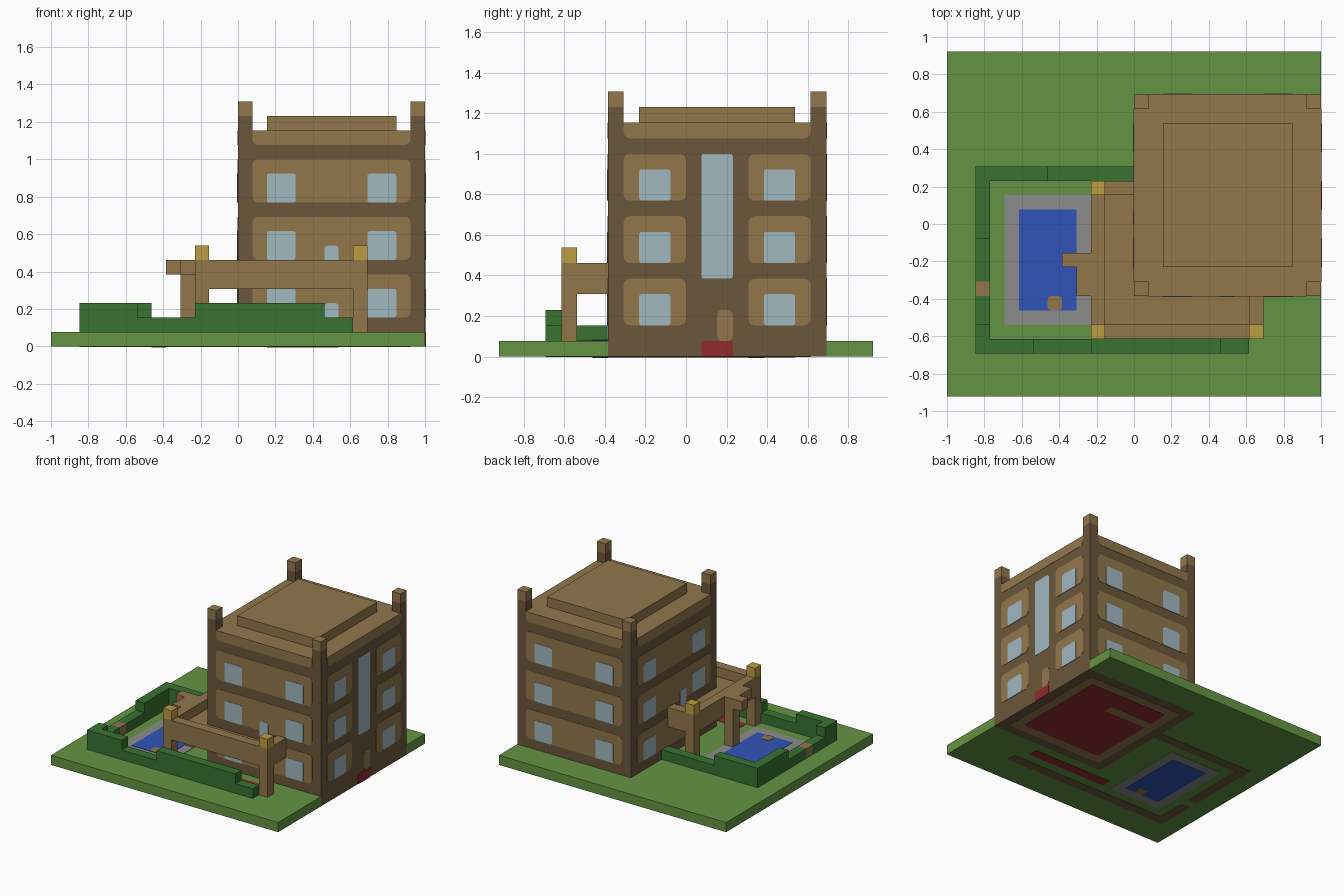
import bpy, bmesh, math
from mathutils import Vector

cube = bpy.data.objects.get("Cube")
if cube:
    bpy.data.objects.remove(cube)

U = 1 / 13                       # one block
ORIGIN = Vector((13, 12, 0))     # block coordinates of the centre


def material(name, rgb):
    lin = [((c / 255 + 0.055) / 1.055) ** 2.4 for c in rgb] + [1]
    m = bpy.data.materials.new(name)
    m.use_nodes = True
    m.diffuse_color = lin
    m.node_tree.nodes["Principled BSDF"].inputs["Base Color"].default_value = lin
    return m


GRASS = material("grass green", (100, 148, 66))
HEDGE = material("hedge green", (56, 114, 48))
TAN = material("light brown", (146, 119, 75))
BROWN = material("dark brown", (107, 87, 59))
GLASS = material("window blue", (160, 184, 192))
WATER = material("water blue", (48, 84, 184))
STONE = material("stone grey", (140, 140, 140))
RED = material("carpet red", (146, 42, 45))
GOLD = material("lamp gold", (190, 157, 66))


def make(name, outline, height, mat, place):
    """Extrude a 2D outline and place it with a mapping to block coordinates."""
    bm = bmesh.new()
    rings = [[bm.verts.new((place(u, v, w) - ORIGIN) * U) for u, v in outline] for w in height]
    bm.faces.new(rings[0])
    bm.faces.new(rings[1])
    n = len(outline)
    for i in range(n):
        j = (i + 1) % n
        bm.faces.new((rings[0][i], rings[0][j], rings[1][j], rings[1][i]))
    bmesh.ops.recalc_face_normals(bm, faces=bm.faces)
    mesh = bpy.data.meshes.new(name)
    bm.to_mesh(mesh)
    bm.free()
    mesh.materials.append(mat)
    ob = bpy.data.objects.new(name, mesh)
    bpy.context.collection.objects.link(ob)
    return ob


def upright(u, v, w):
    return Vector((u, v, w))


def box(name, mat, x0, x1, y0, y1, z0, z1):
    return make(name, [(x0, y0), (x1, y0), (x1, y1), (x0, y1)], (z0, z1), mat, upright)


# Each face: how a flat plate (u, v) with outward offset w sits on the model
FACES = {
    "front": lambda u, v, w: Vector((u, 7 - w, v)),
    "back": lambda u, v, w: Vector((u, 21 + w, v)),
    "left": lambda u, v, w: Vector((13 - w, u, v)),
    "right": lambda u, v, w: Vector((26 + w, u, v)),
    "ground": lambda u, v, w: Vector((u, v, 1 + w)),
    "under": lambda u, v, w: Vector((u, v, -w)),
}


def plate(name, mat, face, u0, u1, v0, v1, layer=1, r=0.0, square_top=False):
    pts = []
    corners = [(u1, v1, -1, -1), (u0, v1, 1, -1), (u0, v0, 1, 1), (u1, v0, -1, 1)]
    for k, (cu, cv, su, sv) in enumerate(corners):
        if r == 0 or (square_top and sv < 0):
            pts.append((cu, cv))
            continue
        for s in range(4):
            a = math.pi / 2 * (k + s / 3)
            pts.append((cu + su * r + r * math.cos(a), cv + sv * r + r * math.sin(a)))
    return make(f"{face}_{name}", pts, (-0.04, 0.03 * layer), mat, FACES[face])


# Lawn, notched around the house
make("lawn", [(0, 0), (26, 0), (26, 7), (13, 7), (13, 21), (26, 21), (26, 24), (0, 24)],
     (0, 1), GRASS, upright)

# House with a light roof
house = box("house_walls", BROWN, 13, 26, 7, 21, 0, 15)
house.data.materials.append(TAN)
for p in house.data.polygons:
    if p.normal.z > 0.5:
        p.material_index = 1
box("roof_slab", TAN, 15, 24, 9, 19, 15, 16)
for x in (13, 25):
    for y in (7, 20):
        box("corner_post", BROWN, x, x + 1, y, y + 1, 15, 16)
        box("corner_post_cap", TAN, x, x + 1, y, y + 1, 16, 17)

# Facades: frieze, three storeys of panels and their windows
WALLS = {
    "front": ([(14, 25)], (15, 22)),
    "back": ([(14, 25)], (15, 22)),
    "left": ([(8, 20)], (9, 17)),
    "right": ([(8, 12), (16, 20)], (9, 17)),
}
for face, (panels, windows) in WALLS.items():
    lo, hi = panels[0][0], panels[-1][1]
    plate("frieze", TAN, face, lo, hi, 14, 15, r=0.4, square_top=True)
    for z in (2, 6, 10):
        for u0, u1 in panels:
            plate("wall_panel", TAN, face, u0, u1, z, z + 3, r=0.4)
        for u in windows:
            plate("window", GLASS, face, u, u + 2, z, z + 2, layer=2, r=0.15)

# Stair window, doors and door carpet
plate("stair_window", GLASS, "right", 13, 15, 5, 13, r=0.15)
plate("door", TAN, "right", 14, 15, 1, 3, r=0.35)
plate("carpet", RED, "right", 13, 15, 0, 1, layer=2, r=0.15)
plate("balcony_door", GLASS, "front", 19, 20, 5, 7, layer=2, r=0.25)
plate("garden_door", GLASS, "front", 19, 20, 1, 3, layer=2, r=0.25)
plate("balcony_door", GLASS, "left", 12, 13, 5, 7, layer=2, r=0.25)

# Balcony wrapping two sides: deck, parapet, posts and lamps
box("deck_side", TAN, 11, 13, 5, 14, 4, 5)
box("deck_front", TAN, 13, 21, 5, 7, 4, 5)
box("parapet_side", TAN, 10, 11, 4, 15, 4, 6)
box("parapet_back", TAN, 11, 13, 14, 15, 4, 6)
box("parapet_front", TAN, 11, 22, 4, 5, 4, 6)
box("parapet_end", TAN, 21, 22, 5, 7, 4, 6)
for x, y in ((10, 14), (10, 4), (21, 4)):
    box("balcony_post", TAN, x, x + 1, y, y + 1, 1, 4)
    box("lamp", GOLD, x, x + 1, y, y + 1, 6, 7)

# Diving platform over the pool
box("diving_post", TAN, 9, 10, 9, 10, 1, 6)
box("diving_platform", TAN, 9, 10, 7, 9, 5, 6)
box("diving_board", TAN, 8, 9, 9, 10, 5, 6)

# Pool, its paving and the porch floor, seen from above and below
for face in ("ground", "under"):
    plate("pool_paving", STONE, face, 4, 10, 5, 14)
    plate("pool_water", WATER, face, 5, 9, 6, 13, layer=2)
    plate("pool_step", TAN, face, 7, 8, 6, 7, layer=3, r=0.25)
    plate("porch_floor", RED, face, 11, 20, 5, 6)

# Underside of the house and the hedge beds
plate("floor_border", TAN, "under", 14, 25, 8, 20, r=0.3)
plate("floor", RED, "under", 15, 24, 9, 19, layer=2, r=0.3)
plate("inner_wall", TAN, "under", 15, 20, 16, 17, layer=3)
for x0, x1, y0, y1 in ((2, 21, 3, 4), (2, 13, 15, 16), (2, 3, 4, 7), (2, 3, 8, 15)):
    plate("hedge_bed", BROWN, "under", x0, x1, y0, y1)

# Stepped hedges along three sides, with a gate
for x0, x1, top in ((2, 6, 3), (6, 10, 2), (10, 19, 3), (19, 21, 2)):
    box("front_hedge", HEDGE, x0, x1, 3, 4, 1, top)
for y0, y1, top in ((4, 5, 3), (5, 7, 2), (8, 11, 2), (11, 15, 3)):
    box("side_hedge", HEDGE, 2, 3, y0, y1, 1, top)
for x0, x1, top in ((2, 7, 3), (7, 13, 2)):
    box("back_hedge", HEDGE, x0, x1, 15, 16, 1, top)
box("gate", TAN, 2, 3, 7, 8, 1, 2)
